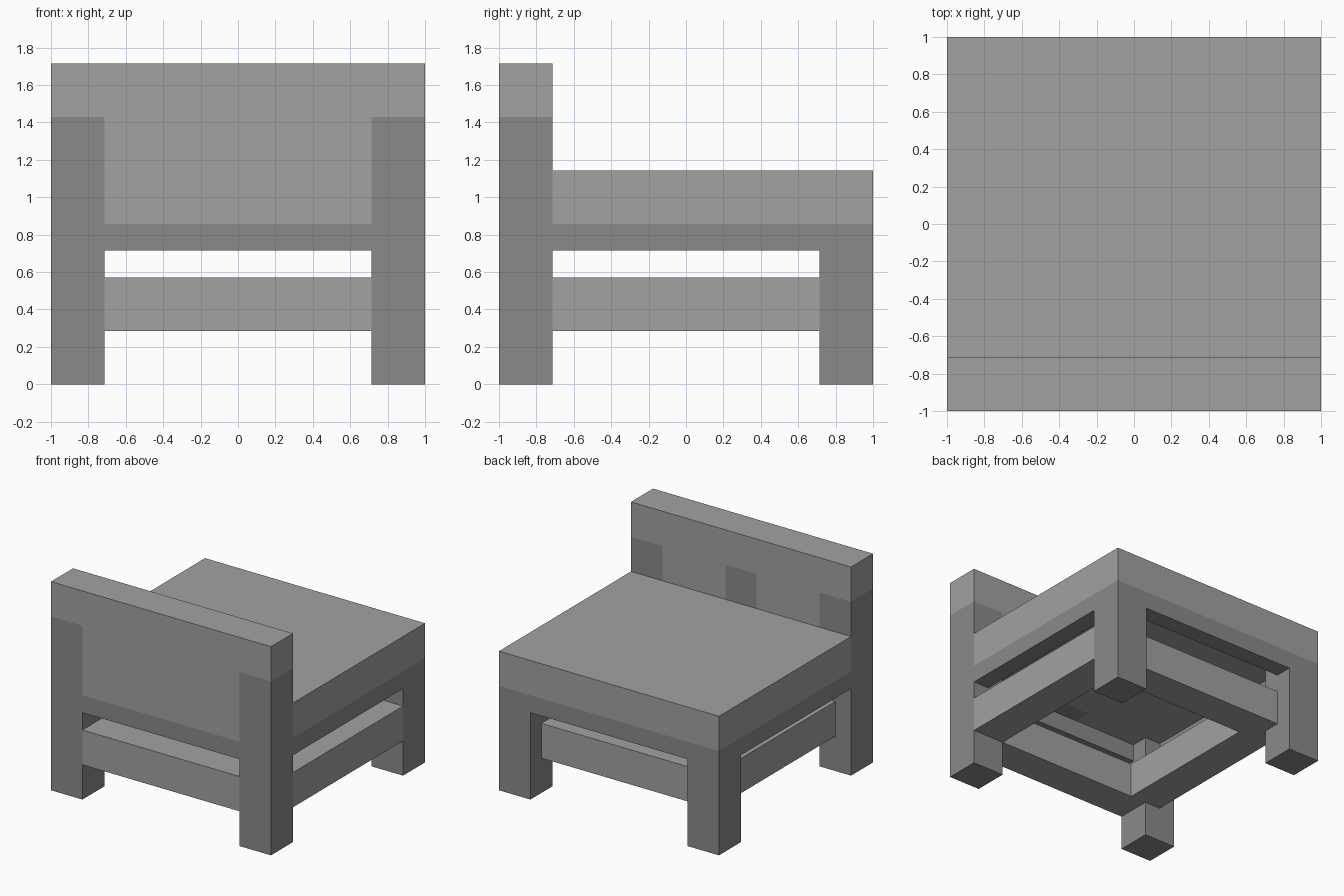
import bpy

if "Cube" in bpy.data.objects:
    bpy.data.objects.remove(bpy.data.objects["Cube"])

U = 1 / 7  # the whole chair sits on a grid of sevenths


def grey(name, v):
    mat = bpy.data.materials.new(name)
    mat.diffuse_color = (v, v, v, 1)
    mat.use_nodes = True
    mat.node_tree.nodes["Principled BSDF"].inputs["Base Color"].default_value = mat.diffuse_color
    return mat


light = grey("light_grey", 0.36)
dark = grey("dark_grey", 0.255)


def box(name, x, y, z, mat=light):
    """Box from (min, max) ranges given in grid units."""
    ranges = (x, y, z)
    bpy.ops.mesh.primitive_cube_add(size=1, location=[(a + b) / 2 * U for a, b in ranges])
    ob = bpy.context.object
    ob.name = name
    ob.scale = [(b - a) * U for a, b in ranges]
    bpy.ops.object.transform_apply(location=False, rotation=False, scale=True)
    ob.data.materials.append(mat)
    return ob


# Legs: tall pair carries the backrest, short pair stops under the seat
for side, x in (("left", (-7, -5)), ("right", (5, 7))):
    box("back_leg_" + side, x, (-7, -5), (0, 10), dark)
    box("short_leg_" + side, x, (5, 7), (0, 6), dark)

# Thin apron rails, flush with the outside of the legs
for name, y in (("back", (-7, -6)), ("front", (6, 7))):
    box("apron_" + name, (-5, 5), y, (5, 6), dark)
for name, x in (("left", (-7, -6)), ("right", (6, 7))):
    box("apron_" + name, x, (-5, 5), (5, 6), dark)

# Lower stretchers: two flush, two set in by one unit
box("stretcher_back", (-5, 5), (-7, -5), (2, 4))
box("stretcher_front", (-5, 5), (4, 6), (2, 4))
box("stretcher_left", (-6, -4), (-5, 5), (2, 4))
box("stretcher_right", (5, 7), (-5, 5), (2, 4))

# Seat cushion
box("seat", (-7, 7), (-5, 7), (6, 8))

# Backrest: top, rear panel, and padding either side of a central slat
box("backrest_top", (-7, 7), (-7, -5), (10, 12))
box("backrest_panel", (-5, 5), (-7, -6), (6, 10))
for name, x in (("left", (-5, -1)), ("right", (1, 5))):
    box("backrest_padding_" + name, x, (-6, -5), (6, 10))
box("back_slat", (-1, 1), (-6, -5), (6, 10), dark)
